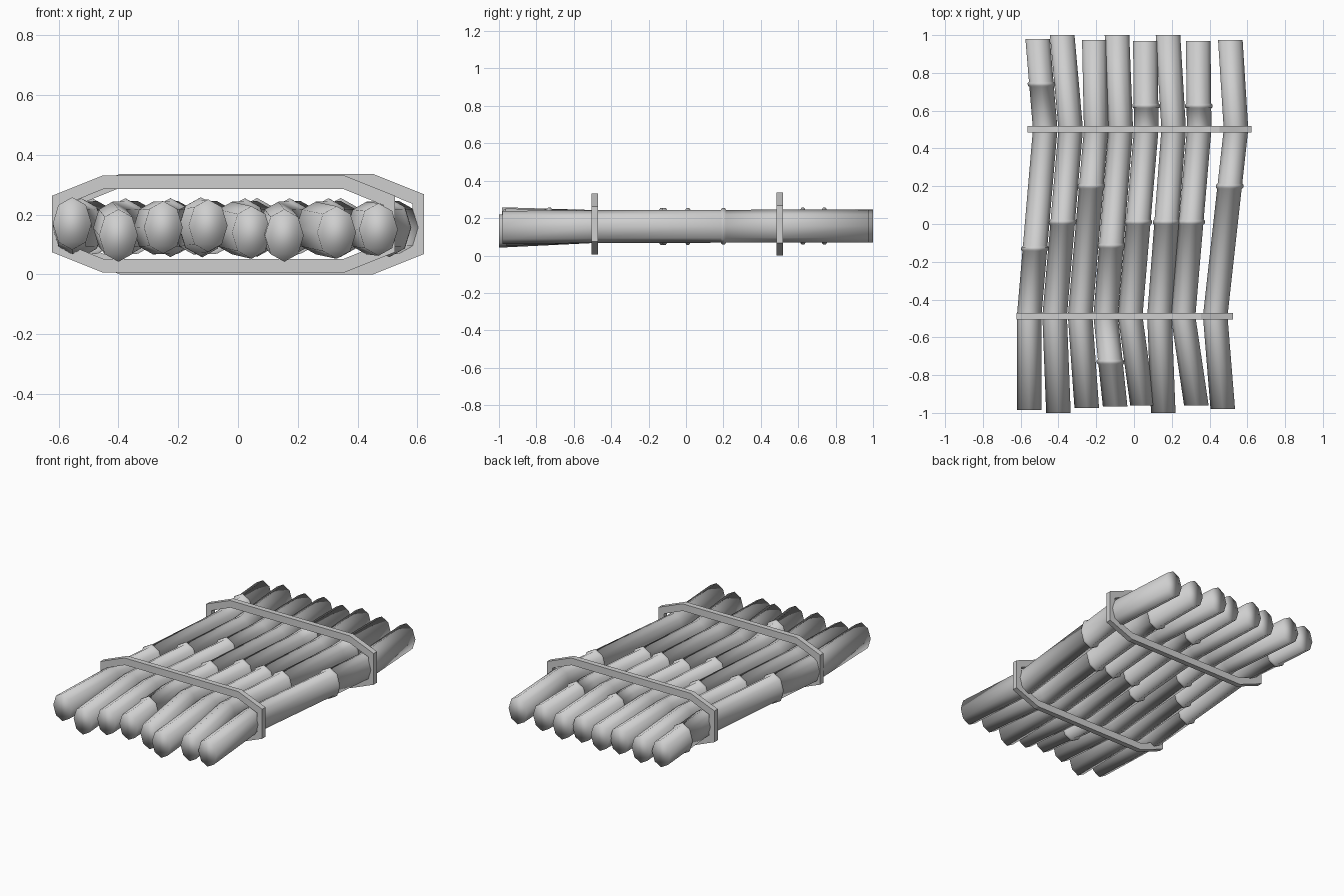
import bpy
import bmesh
import math

default = bpy.data.objects.get("Cube")
if default:
    bpy.data.objects.remove(default, do_unlink=True)

grey = bpy.data.materials.new("light_grey")
grey.use_nodes = True
colour = (0.62, 0.62, 0.62, 1)
grey.diffuse_color = colour
grey.node_tree.nodes["Principled BSDF"].inputs["Base Color"].default_value = colour

SIDES = 8
HALF_WIDTH, HALF_HEIGHT = 0.065, 0.088
LASH_FRONT, LASH_BACK = -0.488, 0.502


def finish(name, bm, smooth):
    bmesh.ops.recalc_face_normals(bm, faces=bm.faces[:])
    for face in bm.faces:
        face.smooth = smooth
    mesh = bpy.data.meshes.new(name)
    bm.to_mesh(mesh)
    bm.free()
    mesh.materials.append(grey)
    obj = bpy.data.objects.new(name, mesh)
    bpy.context.collection.objects.link(obj)
    return obj


def bridge(bm, loop_a, loop_b):
    count = len(loop_a)
    for i in range(count):
        j = (i + 1) % count
        bm.faces.new((loop_a[i], loop_a[j], loop_b[j], loop_b[i]))


def along(path, y):
    """Point on the bent centre line at depth y."""
    for a, b in zip(path, path[1:]):
        if y <= b[1]:
            t = (y - a[1]) / (b[1] - a[1])
            return [p + (q - p) * t for p, q in zip(a, b)]
    return list(path[-1])


def make_pole(name, path, joints):
    """Bent octagonal pole with a raised ridge at each joint."""
    stations = [(p[1], 1.0) for p in path]
    for y in joints:
        stations += [(y - 0.014, 1.0), (y - 0.007, 1.12),
                     (y + 0.007, 1.12), (y + 0.014, 1.0)]
    bm = bmesh.new()
    loops = []
    for y, size in sorted(stations):
        x, _, z = along(path, y)
        ring = []
        for i in range(SIDES):
            angle = math.tau * i / SIDES
            ring.append(bm.verts.new((x + HALF_WIDTH * size * math.cos(angle), y,
                                      z + HALF_HEIGHT * size * math.sin(angle))))
        loops.append(ring)
    for a, b in zip(loops, loops[1:]):
        bridge(bm, a, b)
    bm.faces.new(loops[0])
    bm.faces.new(loops[-1])
    finish(name, bm, True)


def make_lashing(name, y, left, right, low, high):
    """Flat eight-cornered hoop around all the poles."""
    half = 0.017

    def outline(inset, run, drop):
        l, r, b, t = left + inset, right - inset, low + 0.045 * (inset > 0), high - 0.045 * (inset > 0)
        return [(l, b + drop), (l + run, b), (r - run, b), (r, b + drop),
                (r, t - drop), (r - run, t), (l + run, t), (l, t - drop)]

    bm = bmesh.new()
    rings = []
    for points, depth in ((outline(0, 0.17, 0.068), -half), (outline(0, 0.17, 0.068), half),
                          (outline(0.038, 0.135, 0.055), half), (outline(0.038, 0.135, 0.055), -half)):
        rings.append([bm.verts.new((px, y + depth, pz)) for px, pz in points])
    for i in range(4):
        bridge(bm, rings[i], rings[(i + 1) % 4])
    finish(name, bm, False)


# Poles: front y, back y, x at front / front lashing / back lashing / back, front z, joints
poles = [
    (-0.985, 0.98, -0.555, -0.555, -0.47, -0.51, 0.17, (-0.13, 0.74)),
    (-1.0, 1.0, -0.40, -0.42, -0.335, -0.38, 0.13, (0.01,)),
    (-0.975, 0.975, -0.25, -0.285, -0.20, -0.21, 0.157, (0.2,)),
    (-0.965, 1.0, -0.10, -0.15, -0.07, -0.09, 0.163, (-0.73, -0.115)),
    (-0.96, 0.97, 0.045, -0.02, 0.065, 0.06, 0.14, (0.01, 0.625)),
    (-1.0, 1.0, 0.155, 0.135, 0.21, 0.18, 0.13, (0.01,)),
    (-0.96, 0.97, 0.33, 0.26, 0.345, 0.34, 0.14, (0.01, 0.625)),
    (-0.98, 0.975, 0.47, 0.43, 0.54, 0.51, 0.15, (0.2,)),
]
for n, (y0, y1, xa, xb, xc, xd, z0, joints) in enumerate(poles, 1):
    path = [(xa, y0, z0), (xb, LASH_FRONT, 0.155), (xc, LASH_BACK, 0.157), (xd, y1, 0.157)]
    make_pole(f"pole_{n}", path, joints)

# Lashings
make_lashing("front_lashing", LASH_FRONT, -0.622, 0.525, 0.006, 0.331)
make_lashing("back_lashing", LASH_BACK, -0.565, 0.622, 0.0, 0.336)
